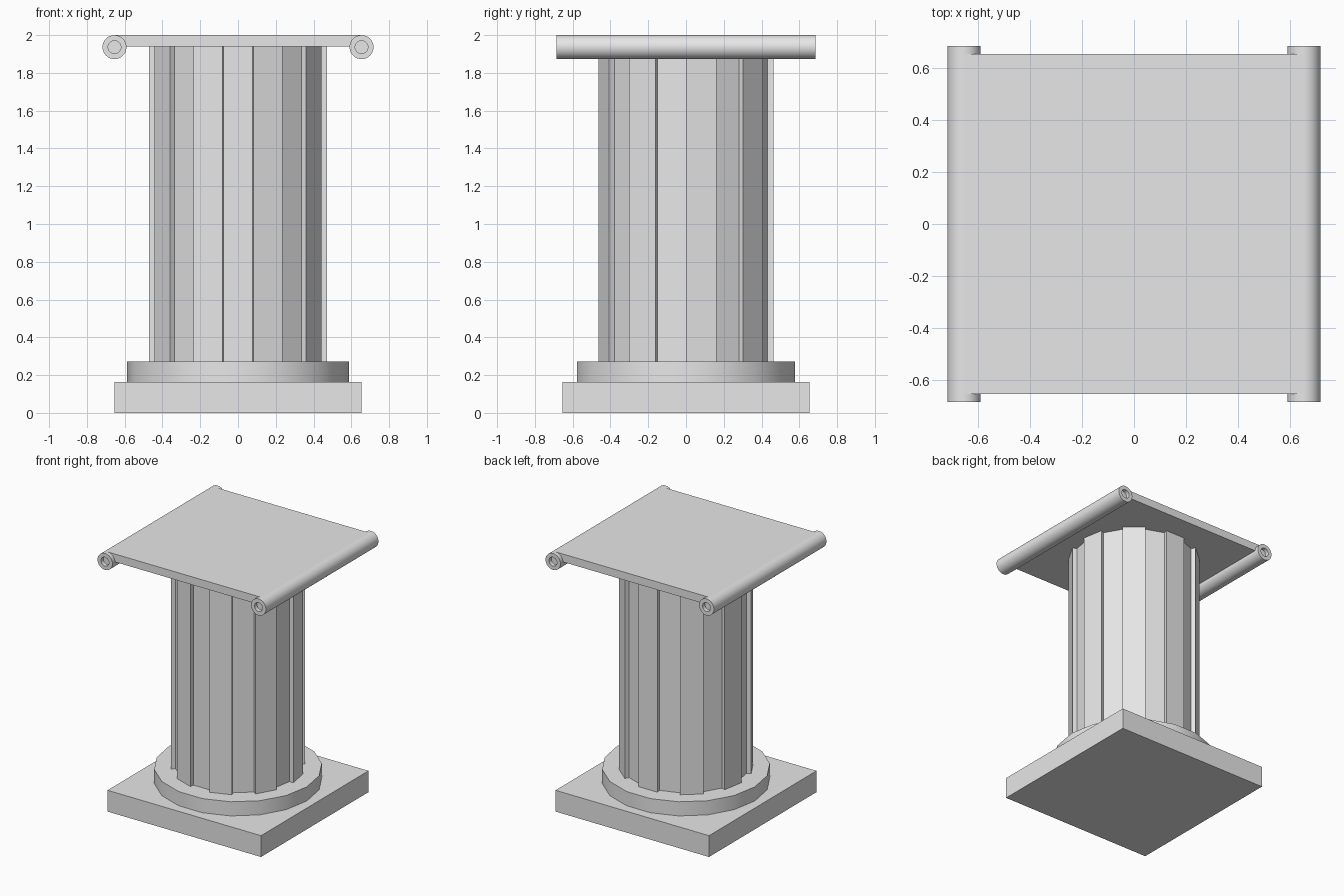
import bpy
import bmesh
from math import sin, cos, pi, radians

cube = bpy.data.objects.get("Cube")
if cube:
    bpy.data.objects.remove(cube, do_unlink=True)

SIDES = 18

stone = bpy.data.materials.new("grey_stone")
stone.use_nodes = True
stone.diffuse_color = (0.8, 0.8, 0.8, 1)
stone.node_tree.nodes["Principled BSDF"].inputs["Base Color"].default_value = (0.8, 0.8, 0.8, 1)


def finish(name, bm, smooth=False):
    """Turn a bmesh into a named stone object."""
    bmesh.ops.recalc_face_normals(bm, faces=bm.faces)
    mesh = bpy.data.meshes.new(name)
    bm.to_mesh(mesh)
    bm.free()
    mesh.materials.append(stone)
    obj = bpy.data.objects.new(name, mesh)
    bpy.context.collection.objects.link(obj)
    if smooth:
        bpy.ops.object.select_all(action='DESELECT')
        obj.select_set(True)
        bpy.context.view_layer.objects.active = obj
        bpy.ops.object.shade_smooth_by_angle(angle=radians(35))
    return obj


def prism(name, outline, z0, z1, smooth=False):
    """Extrude a closed xy outline from z0 up to z1."""
    bm = bmesh.new()
    base = bm.faces.new([bm.verts.new((x, y, z0)) for x, y in outline])
    grown = bmesh.ops.extrude_face_region(bm, geom=[base], use_keep_orig=True)
    top = [v for v in grown["geom"] if isinstance(v, bmesh.types.BMVert)]
    bmesh.ops.translate(bm, verts=top, vec=(0, 0, z1 - z0))
    return finish(name, bm, smooth)


def rectangle(hx, hy):
    return [(-hx, -hy), (hx, -hy), (hx, hy), (-hx, hy)]


def polar(radius, step):
    angle = 2 * pi * step / SIDES
    return radius * cos(angle), radius * sin(angle)


def roll(name, x, z, profile, segments=32):
    """Lathe a (radius, y) profile around an axis along y, closing both ends."""
    bm = bmesh.new()
    rings = []
    for r, y in profile:
        rings.append([bm.verts.new((x + r * cos(2 * pi * i / segments), y,
                                    z + r * sin(2 * pi * i / segments)))
                      for i in range(segments)])
    for a, b in zip(rings, rings[1:]):
        for i in range(segments):
            j = (i + 1) % segments
            bm.faces.new((a[i], a[j], b[j], b[i]))
    bm.faces.new(rings[0])
    bm.faces.new(rings[-1])
    return finish(name, bm, True)


# Square plinth and round base
prism("plinth", rectangle(0.654, 0.654), 0, 0.164)
prism("round_base", [polar(0.587, i) for i in range(SIDES)], 0.164, 0.273, True)

# Fluted shaft: every other facet is set back
shaft_outline = []
for i in range(SIDES):
    radius = 0.471 if i % 2 == 0 else 0.438
    shaft_outline += [polar(radius, i), polar(radius, i + 1)]
prism("fluted_shaft", shaft_outline, 0.273, 1.939)

# Top slab
prism("top_slab", rectangle(0.654, 0.653), 1.939, 2.0)

# Side rolls with recessed round ends
half, depth, outer, inner = 0.685, 0.03, 0.0635, 0.034
end = [(inner, half - depth), (inner, half), (outer, half)]
roll_profile = [(r, -y) for r, y in end] + end[::-1]
for side, sign in (("left", 1), ("right", -1)):
    roll(side + "_roll", sign * 0.654, 2.0 - outer, roll_profile)
